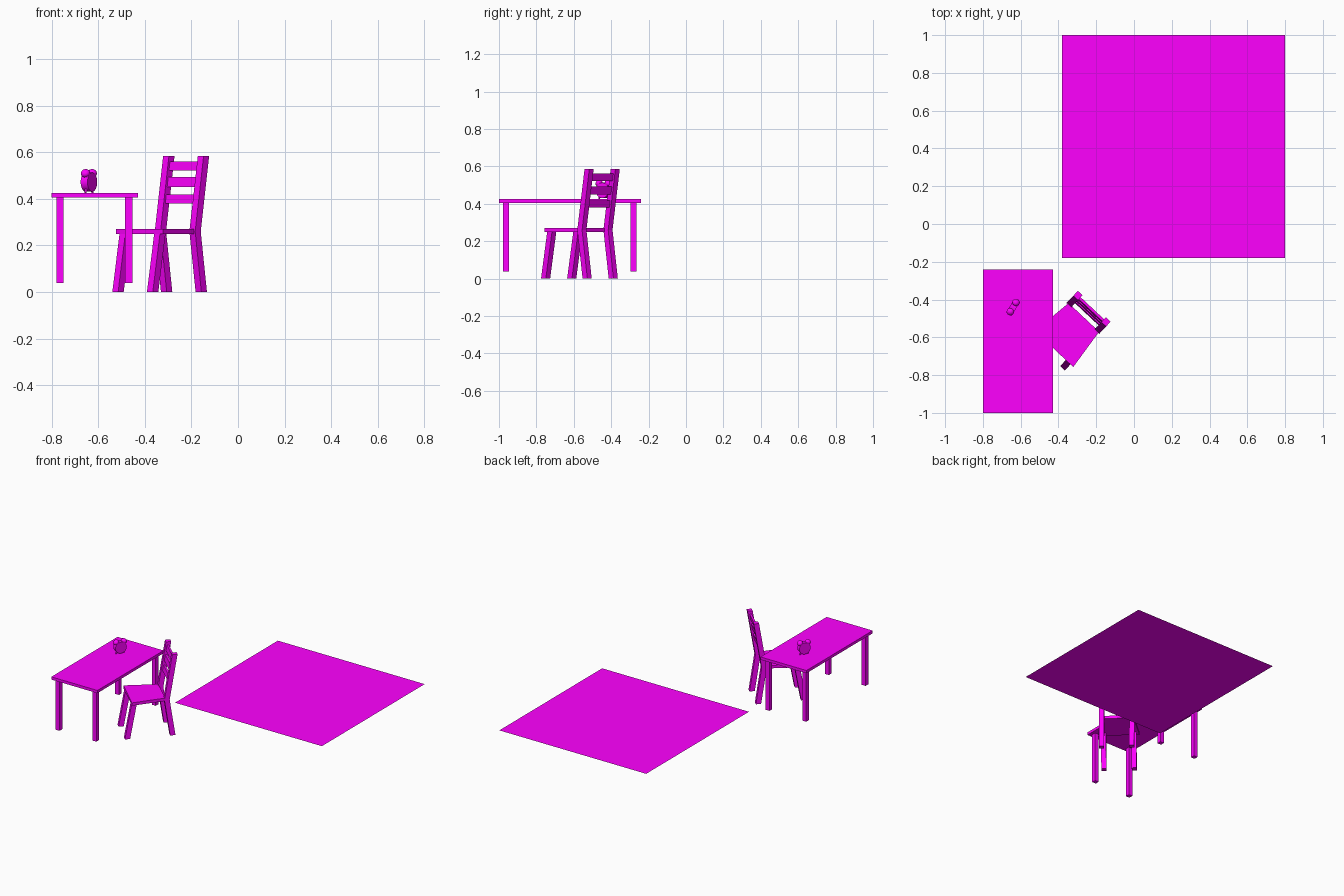
import bpy, bmesh
from math import radians, pi
from mathutils import Matrix, Vector

if "Cube" in bpy.data.objects:
    bpy.data.objects.remove(bpy.data.objects["Cube"])

mat = bpy.data.materials.new("magenta")
mat.diffuse_color = (1.0, 0.0, 1.0, 1.0)
mat.use_nodes = True
mat.node_tree.nodes["Principled BSDF"].inputs["Base Color"].default_value = mat.diffuse_color


def finish(name, bm, matrix=Matrix(), smooth=False):
    bmesh.ops.recalc_face_normals(bm, faces=bm.faces[:])
    me = bpy.data.meshes.new(name)
    bm.to_mesh(me)
    bm.free()
    me.transform(matrix)
    ob = bpy.data.objects.new(name, me)
    bpy.context.collection.objects.link(ob)
    me.materials.append(mat)
    if smooth:
        bpy.ops.object.select_all(action='DESELECT')
        ob.select_set(True)
        bpy.context.view_layer.objects.active = ob
        bpy.ops.object.shade_smooth_by_angle(angle=radians(40))
    return ob


def box(name, x0, x1, y0, y1, z0, z1):
    bm = bmesh.new()
    bmesh.ops.create_cube(bm, size=1)
    for v in bm.verts:
        v.co = (x1 if v.co.x > 0 else x0, y1 if v.co.y > 0 else y0,
                z1 if v.co.z > 0 else z0)
    return finish(name, bm)


def loft(name, sections, matrix):
    """Join level rectangles (x, y, z, width, depth) from bottom to top."""
    bm = bmesh.new()
    rings = [[bm.verts.new((x + sx * w / 2, y + sy * d / 2, z))
              for sx, sy in ((-1, -1), (1, -1), (1, 1), (-1, 1))]
             for x, y, z, w, d in sections]
    for a, b in zip(rings, rings[1:]):
        for i in range(4):
            bm.faces.new((a[i], a[(i + 1) % 4], b[(i + 1) % 4], b[i]))
    bm.faces.new(rings[0])
    bm.faces.new(rings[-1])
    return finish(name, bm, matrix)


# floor sheet
bm = bmesh.new()
bm.faces.new([bm.verts.new(p) for p in ((-0.38, -0.18, 0.036), (0.8, -0.18, 0.036),
                                        (0.8, 1.0, 0.036), (-0.38, 1.0, 0.036))])
finish("floor_sheet", bm)

# table
box("table_top", -0.8, -0.43, -1.0, -0.24, 0.405, 0.425)
for x in (-0.78, -0.485):
    for y in (-0.978, -0.296):
        box("table_leg", x, x + 0.031, y, y + 0.031, 0.038, 0.405)

# chair, local +y towards its back
chair = Matrix.Translation((-0.423, -0.662, 0)) @ Matrix.Rotation(radians(-43.2), 4, 'Z')
for side in (-1, 1):
    x = side * 0.102
    loft("chair_front_leg", [(x, -0.026, 0, 0.034, 0.035), (x, 0.02, 0.255, 0.034, 0.035)], chair)
    loft("chair_back_post", [(x, 0.279, 0, 0.034, 0.035), (x, 0.24, 0.26, 0.034, 0.035),
                             (x, 0.293, 0.585, 0.034, 0.035)], chair)
for z0, z1 in ((0.38, 0.418), (0.451, 0.493), (0.521, 0.561)):
    loft("chair_slat", [(0, 0.24 + 0.163 * (z - 0.26), z, 0.19, 0.014) for z in (z0, z1)], chair)

# tapered seat
bm = bmesh.new()
seat = bm.faces.new([bm.verts.new(p) for p in ((-0.139, 0, 0.25), (0.139, 0, 0.25),
                                               (0.111, 0.23, 0.25), (-0.111, 0.23, 0.25))])
ext = bmesh.ops.extrude_face_region(bm, geom=[seat], use_keep_orig=True)
for v in ext["geom"]:
    if isinstance(v, bmesh.types.BMVert):
        v.co.z += 0.021
finish("chair_seat", bm, chair)

# alarm clock, local -y is the dial side
clock = Matrix.Translation((-0.64, -0.44, 0.472)) @ Matrix.Rotation(radians(59), 4, 'Z')


def cylinder(name, r1, r2, depth, local, segments=24):
    bm = bmesh.new()
    bmesh.ops.create_cone(bm, cap_ends=True, segments=segments, radius1=r1, radius2=r2, depth=depth)
    return finish(name, bm, clock @ local, True)


turn = Matrix.Rotation(pi / 2, 4, 'X')
cylinder("clock_body", 0.041, 0.041, 0.034, turn)
for side in (-1, 1):
    bm = bmesh.new()
    bmesh.ops.create_uvsphere(bm, u_segments=16, v_segments=10, radius=0.02)
    tilt = Matrix.Rotation(side * radians(35), 4, 'Y')
    finish("clock_bell", bm, clock @ Matrix.Translation((side * 0.029, 0, 0.038)) @ tilt
           @ Matrix.Diagonal((1, 1, 0.85, 1)), True)
    cylinder("clock_foot", 0.004, 0.006, 0.02,
             Matrix.Translation((side * 0.025, 0, -0.037)) @ Matrix.Rotation(side * radians(-30), 4, 'Y'), 10)
